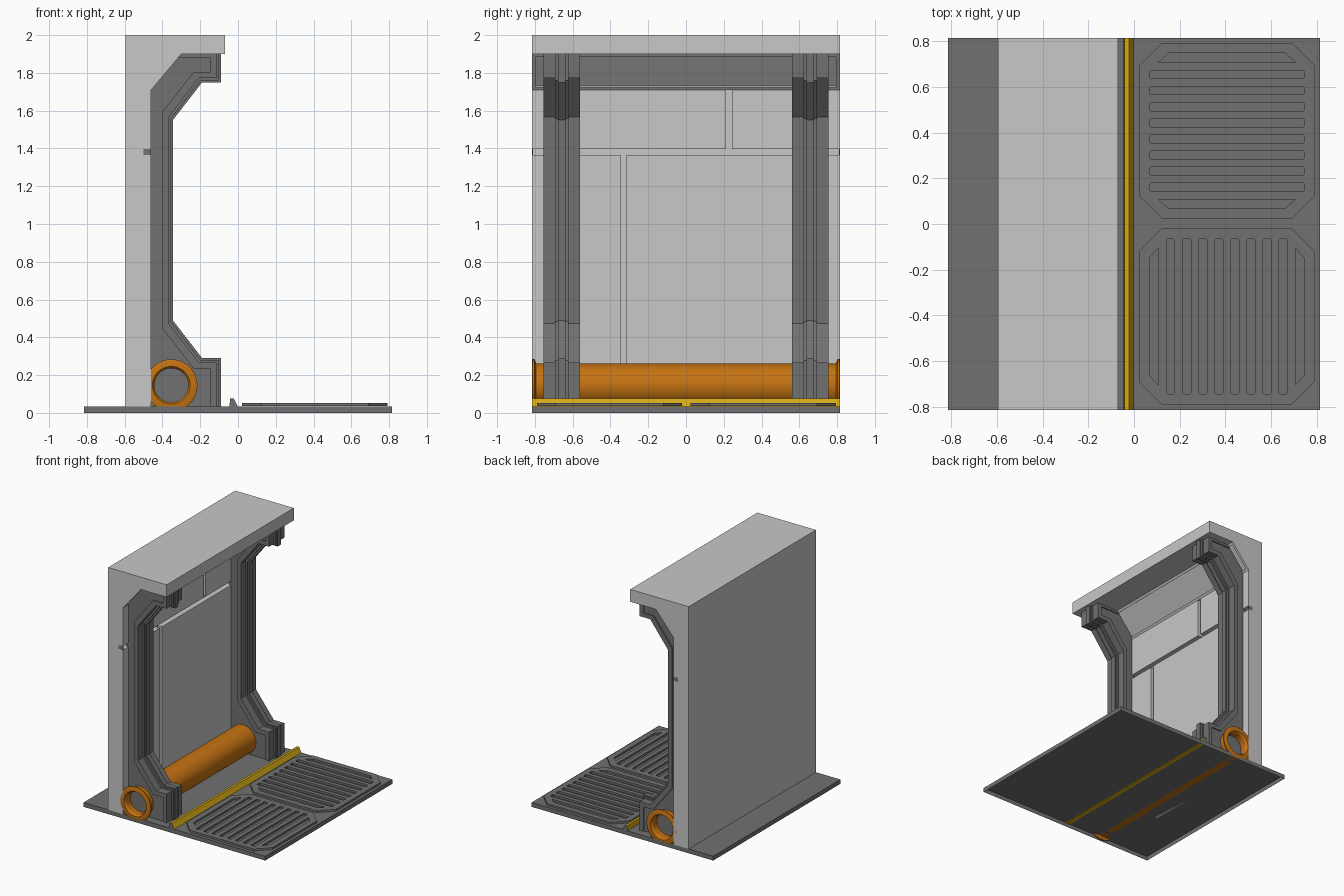
import bpy, bmesh, math
from mathutils import Matrix, Vector

if "Cube" in bpy.data.objects:
    bpy.data.objects.remove(bpy.data.objects["Cube"])


def mat(name, rgb):
    m = bpy.data.materials.new(name)
    m.diffuse_color = (*rgb, 1)
    m.use_nodes = True
    m.node_tree.nodes["Principled BSDF"].inputs["Base Color"].default_value = m.diffuse_color
    return m


LIGHT = mat("light_grey", (0.58, 0.58, 0.58))
DARK = mat("dark_grey", (0.165, 0.165, 0.165))
ORANGE = mat("orange", (0.56, 0.17, 0.006))
YELLOW = mat("yellow", (0.66, 0.40, 0.008))


def finish(name, bm, *mats, recalc=True):
    if recalc:
        bmesh.ops.recalc_face_normals(bm, faces=bm.faces)
    me = bpy.data.meshes.new(name)
    bm.to_mesh(me)
    bm.free()
    ob = bpy.data.objects.new(name, me)
    bpy.context.collection.objects.link(ob)
    for m in mats:
        me.materials.append(m)
    return ob


def prism_bm(pts, y0, y1):
    """Extrude an x/z outline along y."""
    bm = bmesh.new()
    a = [bm.verts.new((x, y0, z)) for x, z in pts]
    b = [bm.verts.new((x, y1, z)) for x, z in pts]
    bm.faces.new(a)
    bm.faces.new(b[::-1])
    n = len(pts)
    for i in range(n):
        j = (i + 1) % n
        bm.faces.new((a[i], b[i], b[j], a[j]))
    bmesh.ops.recalc_face_normals(bm, faces=bm.faces)
    return bm


def prism(name, pts, y0, y1, m):
    return finish(name, prism_bm(pts, y0, y1), m)


def box(name, x0, x1, y0, y1, z0, z1, m):
    return prism(name, [(x0, z0), (x1, z0), (x1, z1), (x0, z1)], y0, y1, m)


def lathe(name, prof, centre, side, m, closed=True):
    """Spin a (radius, y) outline round the y axis."""
    bm = bmesh.new()
    n, k = 40, len(prof)
    rings = [[bm.verts.new((centre[0] + r * math.cos(2 * math.pi * i / n), side * y,
                            centre[1] + r * math.sin(2 * math.pi * i / n)))
              for r, y in prof] for i in range(n)]
    for i in range(n):
        a, b = rings[i], rings[(i + 1) % n]
        for j in range(k if closed else k - 1):
            q = (j + 1) % k
            bm.faces.new((a[j], a[q], b[q], b[j]))
    ob = finish(name, bm, m)
    bpy.context.view_layer.objects.active = ob
    ob.select_set(True)
    bpy.ops.object.shade_smooth_by_angle(angle=math.radians(30))
    ob.select_set(False)
    return ob


W, FLOOR = 0.815, 0.035

# Floor: a shallow tray turned upside down, open below
bm = prism_bm([(-W, 0), (W, 0), (W, FLOOR), (-W, FLOOR)], -W, W)
bm.normal_update()
bmesh.ops.delete(bm, geom=[f for f in bm.faces if f.normal.z < -0.9], context='FACES')
finish("floor", bm, DARK, recalc=False)

# Wall with overhanging cap and a recessed panel in the sloped face
bm = prism_bm([(-0.595, FLOOR), (-0.5, FLOOR), (-0.5, 1.71), (-0.46, 1.71), (-0.3, 1.9),
               (-0.07, 1.9), (-0.07, 2.0), (-0.595, 2.0)], -W, W)
bm.normal_update()
slope = [f for f in bm.faces if f.normal.x > 0.5 and f.normal.z < -0.4]
bmesh.ops.inset_region(bm, faces=slope, thickness=0.028, depth=0)
d = slope[0].normal * -0.012
r = bmesh.ops.extrude_face_region(bm, geom=slope)
bmesh.ops.translate(bm, verts=[v for v in r['geom'] if isinstance(v, bmesh.types.BMVert)], vec=d)
bmesh.ops.delete(bm, geom=slope, context='FACES')
finish("wall", bm, LIGHT)

# Wall panels separated by grooves
for i, (y0, y1, z0, z1) in enumerate([(-W, -0.345, FLOOR, 1.365), (-0.315, W, FLOOR, 1.365),
                                      (-W, 0.213, 1.397, 1.71), (0.243, W, 1.397, 1.71)]):
    box(f"wall_panel_{i}", -0.5, -0.46, y0, y1, z0, z1, LIGHT)
for s in (-1, 1):
    box("groove_end", -0.5, -0.46, s * W, s * (W - 0.005), 1.365, 1.397, DARK)


def contour(d):
    """Front edge of a rib, set back by d."""
    return [(-0.09 - d, FLOOR), (-0.09 - d, 0.29 - d), (-0.19 - 0.8 * d, 0.29 - d),
            (-0.345 - d, 0.49 - 0.75 * d), (-0.345 - d, 1.55 + 0.75 * d),
            (-0.19 - 0.8 * d, 1.75 + d), (-0.09 - d, 1.75 + d), (-0.09 - d, 1.9)]


BACK = [(-0.32, 1.9), (-0.48, 1.71), (-0.48, FLOOR)]
strip = contour(0.022) + [(-0.305, 1.9), (-0.322, 1.88)] + \
    [(x, min(z, 1.88)) for x, z in reversed(contour(0.056))]

AXIS = (-0.353, 0.146)
for s in (-1, 1):
    c = s * 0.6575
    # Rib: recessed web, raised border, stepped centre ridge
    prism("rib_web", contour(0.03) + BACK, c - 0.088, c + 0.088, DARK)
    prism("rib_border", strip, c - 0.0975, c + 0.0975, DARK)
    prism("rib_step", contour(0.01) + BACK, c - 0.035, c + 0.035, DARK)
    prism("rib_ridge", contour(0.0) + BACK, c - 0.02, c + 0.02, DARK)
    # Pipe end collar
    lathe("pipe_collar", [(0.09, 0.735), (0.115, 0.735), (0.115, 0.793), (0.138, 0.802),
                          (0.138, 0.812), (0.132, W), (0.1, W), (0.09, 0.8)],
          AXIS, s, ORANGE)

# Pipe running between the ribs
lathe("pipe", [(0.115, -0.7), (0.115, 0.7)], AXIS, 1, ORANGE, closed=False)

# Yellow kerb with grey end faces, and its underside
bm = prism_bm([(-0.045, FLOOR), (-0.002, FLOOR), (-0.022, 0.075), (-0.042, 0.075)], -W, W)
bm.normal_update()
for f in bm.faces:
    f.material_index = 1 if abs(f.normal.y) > 0.9 else 0
finish("kerb", bm, YELLOW, DARK)
box("kerb_underside", -0.042, -0.005, -W + 0.003, W - 0.003, 0.03, 0.034, YELLOW)


# Floor grilles: raised octagons with slots, one turned a quarter turn
def grille(name, cx, cy, turn):
    h, k = 0.385, 0.285
    loops = [[(h, k), (k, h), (-k, h), (-h, k), (-h, -k), (-k, -h), (k, -h), (h, -k)]]
    for i in range(8):
        v = (i - 3.5) * 0.0705
        a, b, e = 0.34, 0.018, 0.006
        loops.append([(a, v - b + e), (a, v + b - e), (a - e, v + b), (-a + e, v + b),
                      (-a, v + b - e), (-a, v - b + e), (-a + e, v - b), (a - e, v - b)])
    for s in (-1, 1):
        loops.append([(-0.3, s * 0.3), (0.3, s * 0.3), (0.255, s * 0.34), (-0.255, s * 0.34)])
    cu = bpy.data.curves.new(name, 'CURVE')
    cu.dimensions, cu.fill_mode, cu.extrude = '2D', 'BOTH', 0.008
    for lp in loops:
        sp = cu.splines.new('POLY')
        sp.points.add(len(lp) - 1)
        for p, (x, y) in zip(sp.points, lp):
            p.co = (-y, x, 0, 1) if turn else (x, y, 0, 1)
        sp.use_cyclic_u = True
    tmp = bpy.data.objects.new(name + "_outline", cu)
    bpy.context.collection.objects.link(tmp)
    bpy.context.view_layer.update()
    me = bpy.data.meshes.new_from_object(tmp.evaluated_get(bpy.context.evaluated_depsgraph_get()))
    bpy.data.objects.remove(tmp)
    me.materials.clear()
    me.materials.append(DARK)
    me.transform(Matrix.Translation(Vector((cx, cy, FLOOR + 0.0085))))
    me.shade_flat()
    ob = bpy.data.objects.new(name, me)
    bpy.context.collection.objects.link(ob)


grille("grille_back", 0.407, 0.408, False)
grille("grille_front", 0.407, -0.405, True)
